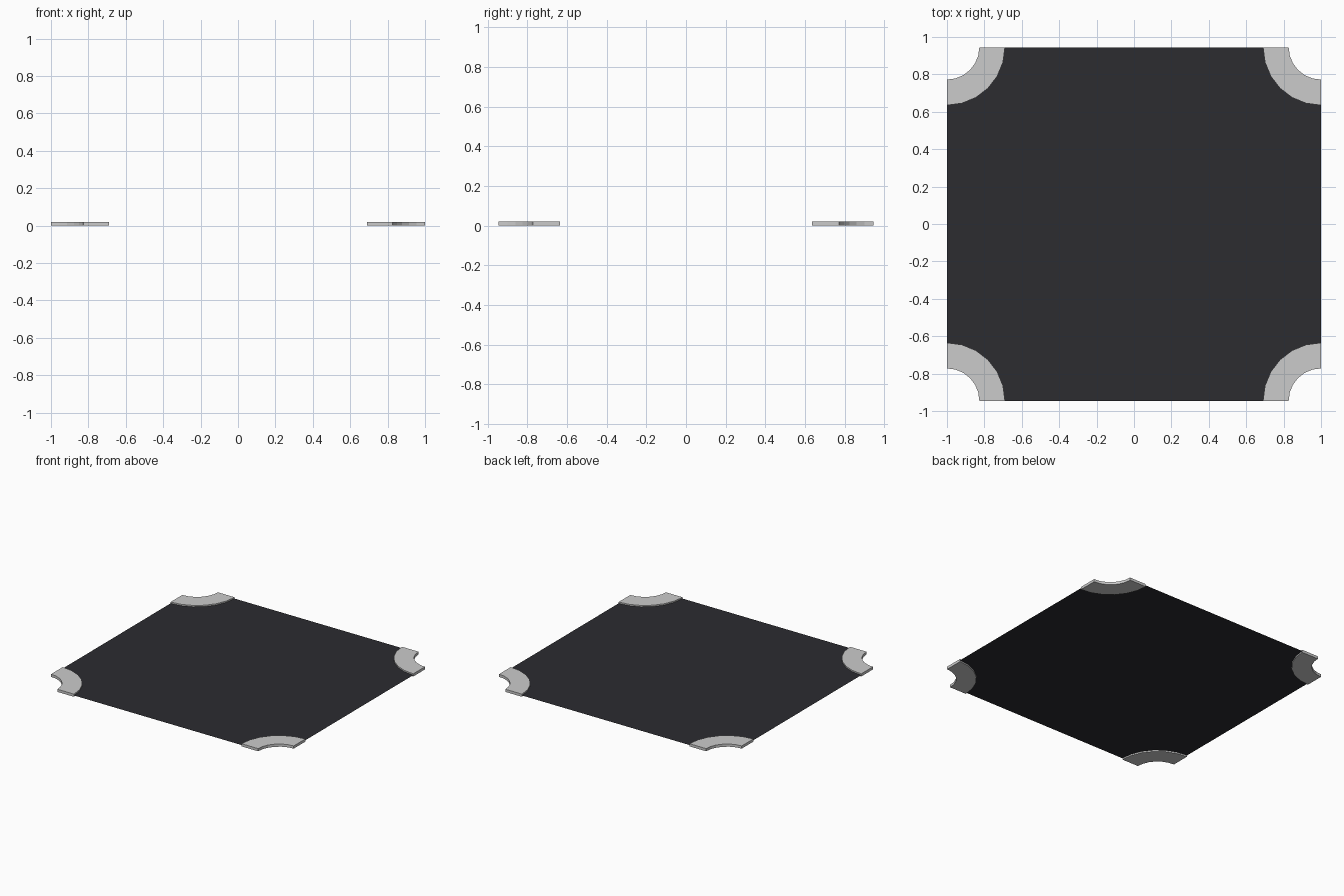
import bpy
import bmesh
from math import sin, cos, pi

if "Cube" in bpy.data.objects:
    bpy.data.objects.remove(bpy.data.objects["Cube"])

HX, HY = 1.0, 0.945        # half size of the sheet
R_IN, R_OUT = 0.173, 0.31  # corner bracket radii
THICK = 0.02
SEG = 6


def corner_arc(sx, sy, r):
    """Quarter arc about a sheet corner, from the x edge to the y edge."""
    return [(sx * (HX - r * cos(i / SEG * pi / 2)),
             sy * (HY - r * sin(i / SEG * pi / 2))) for i in range(SEG + 1)]


def make_object(name, outline, z, height=0.0):
    bm = bmesh.new()
    face = bm.faces.new([bm.verts.new((x, y, z)) for x, y in outline])
    face.normal_update()
    if face.normal.z < 0:
        face.normal_flip()
    if height:
        ext = bmesh.ops.extrude_face_region(bm, geom=[face], use_keep_orig=True)
        top = [v for v in ext["geom"] if isinstance(v, bmesh.types.BMVert)]
        bmesh.ops.translate(bm, verts=top, vec=(0, 0, height))
        bmesh.ops.recalc_face_normals(bm, faces=bm.faces)
    bmesh.ops.triangulate(bm, faces=[f for f in bm.faces if len(f.verts) > 4])
    mesh = bpy.data.meshes.new(name)
    bm.to_mesh(mesh)
    bm.free()
    obj = bpy.data.objects.new(name, mesh)
    bpy.context.collection.objects.link(obj)
    return obj


corners = [(1, 1), (-1, 1), (-1, -1), (1, -1)]

# Thin dark sheet, its scooped corners ending inside the brackets
outline = []
for sx, sy in corners:
    arc = corner_arc(sx, sy, (R_IN + R_OUT) / 2)
    outline += arc if sx * sy < 0 else arc[::-1]
sheet = make_object("sheet", outline, THICK / 2)
dark = bpy.data.materials.new("dark_sheet")
dark.diffuse_color = (0.025, 0.025, 0.03, 1)
dark.use_nodes = True
dark.node_tree.nodes["Principled BSDF"].inputs["Base Color"].default_value = dark.diffuse_color
sheet.data.materials.append(dark)

# Quarter-ring brackets gripping the four corners
for i, (sx, sy) in enumerate(corners):
    ring = corner_arc(sx, sy, R_IN) + corner_arc(sx, sy, R_OUT)[::-1]
    make_object(f"corner_bracket_{i + 1}", ring, 0, THICK)
